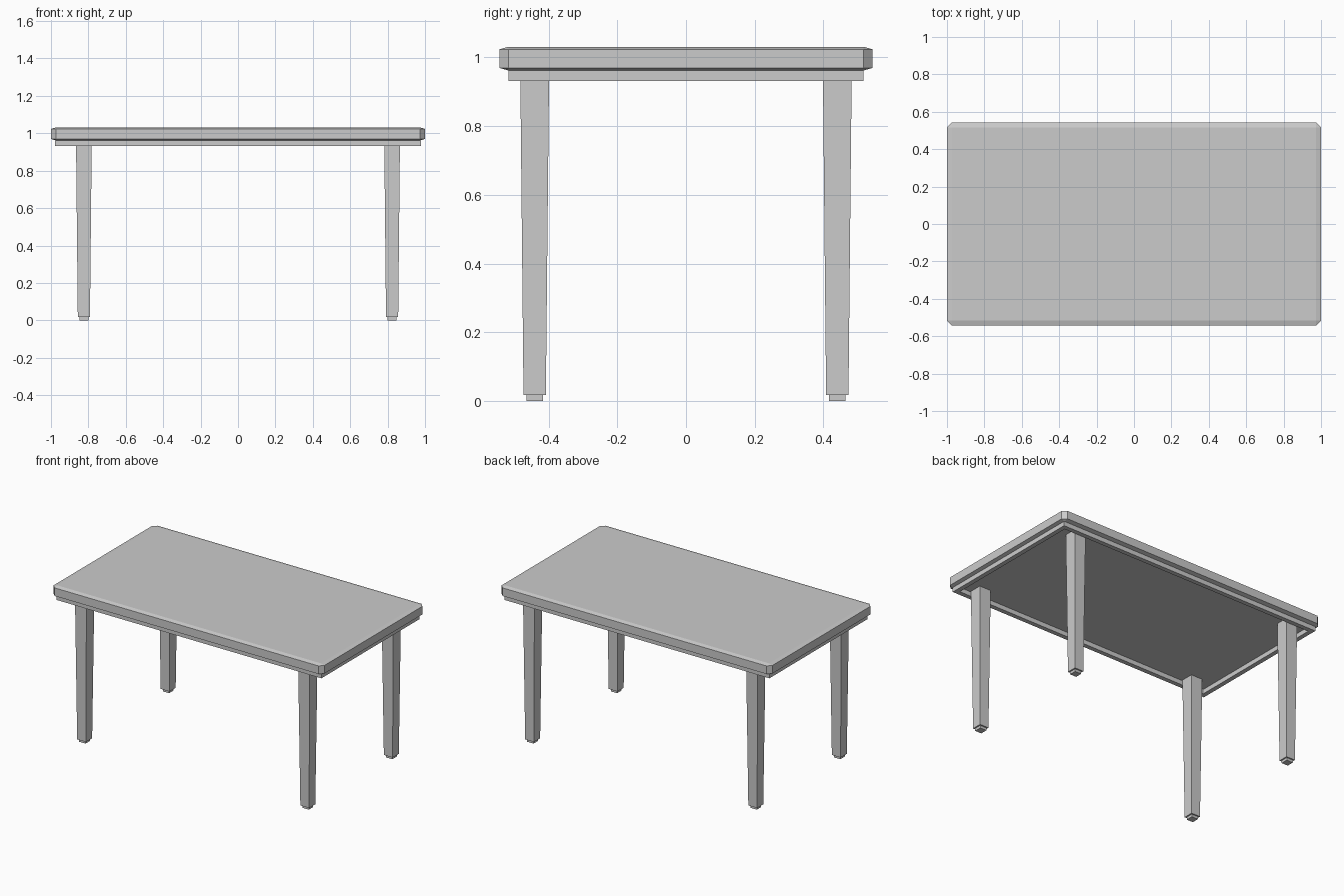
import bpy, bmesh
from mathutils import Matrix

if "Cube" in bpy.data.objects:
    bpy.data.objects.remove(bpy.data.objects["Cube"])


def finish(name, bm):
    bmesh.ops.recalc_face_normals(bm, faces=bm.faces)
    mesh = bpy.data.meshes.new(name)
    bm.to_mesh(mesh)
    bm.free()
    obj = bpy.data.objects.new(name, mesh)
    bpy.context.collection.objects.link(obj)
    return obj


def rect_ring(bm, cx, cy, hx, hy, z):
    return [bm.verts.new((cx + sx * hx, cy + sy * hy, z))
            for sx, sy in ((-1, -1), (1, -1), (1, 1), (-1, 1))]


def bridge(bm, a, b):
    for i in range(4):
        j = (i + 1) % 4
        bm.faces.new((a[i], a[j], b[j], b[i]))


# Tabletop: evenly bevelled slab, flattened so the top bevel is shallow
BOTTOM, TOP = 0.962, 1.031
bm = bmesh.new()
bmesh.ops.create_cube(bm, size=1, matrix=Matrix.Diagonal((2.0, 1.086, 0.24, 1)))
bmesh.ops.bevel(bm, geom=bm.edges[:], offset=0.026, offset_type='OFFSET',
                segments=1, affect='EDGES', profile=0.5)
for v in bm.verts:
    v.co.z = (BOTTOM + TOP) / 2 + v.co.z * (TOP - BOTTOM) / 0.24
finish("tabletop", bm)

# Apron: thin rectangular frame under the tabletop
bm = bmesh.new()
loops = [rect_ring(bm, 0, 0, hx, hy, z) for hx, hy, z in (
    (0.978, 0.517, BOTTOM), (0.978, 0.517, 0.932),
    (0.948, 0.487, 0.932), (0.948, 0.487, BOTTOM))]
for i in range(4):
    bridge(bm, loops[i], loops[(i + 1) % 4])
finish("apron", bm)

# Legs: square taper with a smaller stepped foot
LEG = ((0.0235, 0.0), (0.0235, 0.017), (0.0325, 0.017), (0.042, BOTTOM))
for side, sx in (("left", -1), ("right", 1)):
    for end, sy in (("front", -1), ("back", 1)):
        bm = bmesh.new()
        rings = [rect_ring(bm, sx * 0.824, sy * 0.4405, h, h, z) for h, z in LEG]
        for a, b in zip(rings, rings[1:]):
            bridge(bm, a, b)
        bm.faces.new(rings[0])
        bm.faces.new(rings[-1])
        finish(f"{end}_{side}_leg", bm)
